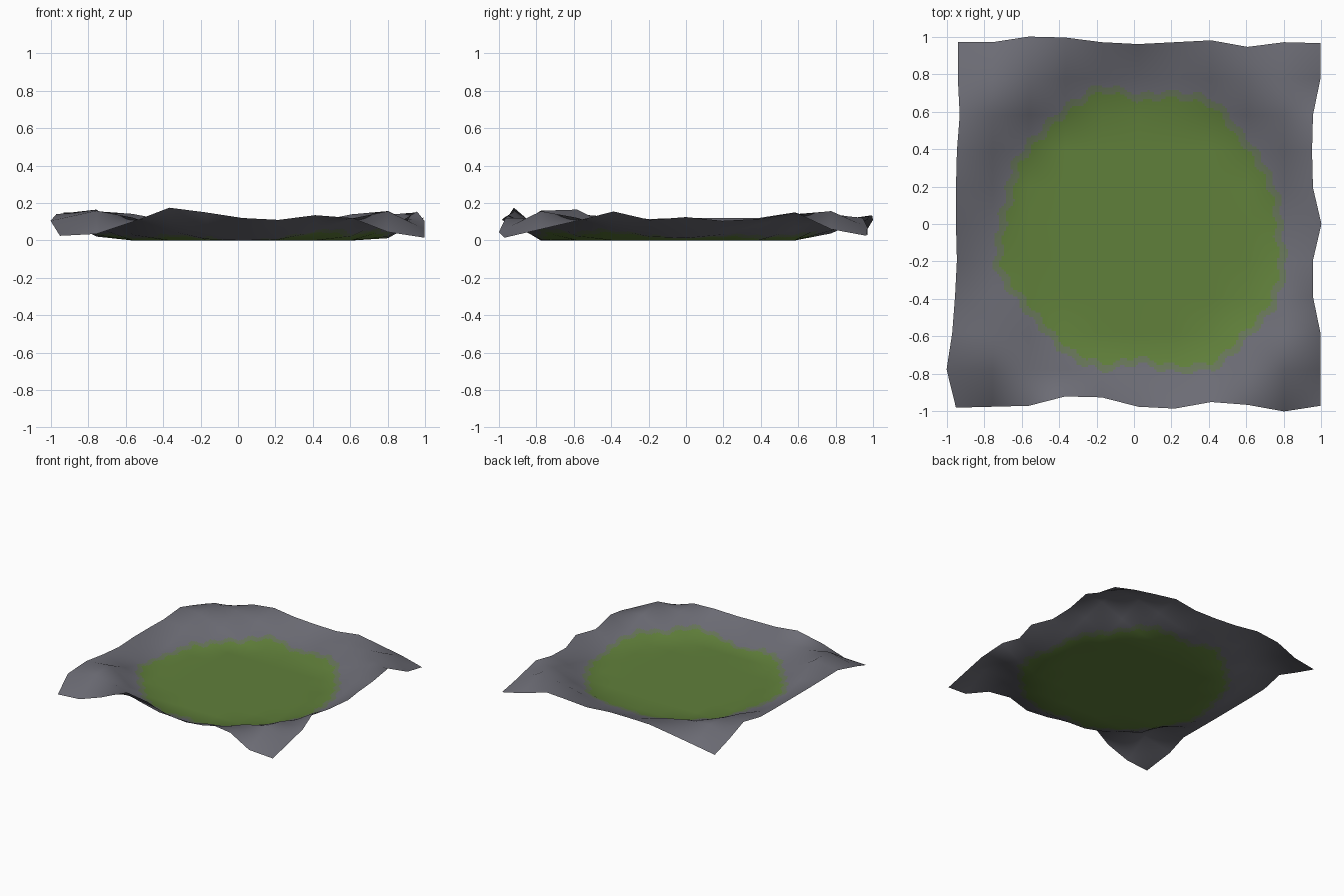
import bpy, math
from mathutils import Vector

if "Cube" in bpy.data.objects:
    bpy.data.objects.remove(bpy.data.objects["Cube"])

N, K = 10, 16                      # coarse terrain cells, fine cells per coarse cell
CX, CY = 0.03, -0.04               # centre of the grassy hollow

# border outline offsets and heights, read from left to right or front to back
FRONT_Y = [-.98, -.975, -.97, -.92, -.925, -.975, -.985, -.95, -.965, -1.0, -.97]
BACK_Y = [.97, .97, 1.0, .995, .97, .96, .97, .98, .945, .97, .965]
LEFT_X = [-.95, -1.0, -.97, -.955, -.945, -.95, -.95, -.945, -.93, -.94, -.94]
RIGHT_X = [.995, .995, .995, .955, .955, 1.0, .955, .95, .955, .995, .995]
FRONT_Z = [.025, .035, .10, .175, .15, .12, .11, .135, .12, .045, .015]
BACK_Z = [.03, .06, .11, .135, .125, .12, .11, .13, .12, .07, .025]
LEFT_Z = [.025, .105, .14, .125, .115, .12, .12, .12, .15, .09, .03]
RIGHT_Z = [.015, .06, .105, .155, .11, .125, .105, .115, .15, .06, .025]

# circular bank: height against distance from the hollow's centre
BANK = [(0, 0), (.75, 0), (.82, .04), (.90, .10), (.96, .13), (1.08, .16),
        (1.15, .155), (1.25, .07), (1.5, .02)]

# grass edge radius, every 15 degrees from +x
GRASS = [.72, .73, .72, .72, .77, .735, .69, .77, .74, .72, .73, .70,
         .72, .76, .71, .70, .73, .73, .66, .74, .80, .77, .79, .77]


def bank(r):
    for (r0, z0), (r1, z1) in zip(BANK, BANK[1:]):
        if r <= r1:
            return z0 + (z1 - z0) * (r - r0) / (r1 - r0)
    return BANK[-1][1]


def grass_radius(a):
    t = (math.degrees(a) % 360) / 15
    i, f = int(t) % 24, t - int(t)
    return GRASS[i] * (1 - f) + GRASS[(i + 1) % 24] * f + .012 * math.sin(34 * a)


def coarse_point(i, j):
    x, y = -.95 + .1945 * i, -.97 + .194 * j
    if i in (0, N):
        x = (LEFT_X if i == 0 else RIGHT_X)[j]
    if j in (0, N):
        y = (FRONT_Y if j == 0 else BACK_Y)[i]
    z = bank(math.hypot(x - CX, y - CY))
    if i in (0, N):
        z = (LEFT_Z if i == 0 else RIGHT_Z)[j]
    if j in (0, N):
        z = (FRONT_Z if j == 0 else BACK_Z)[i]
    if (i, j) == (1, 2):           # high shoulder at the front left
        z = .165
    return Vector((x, y, z))


P = [[coarse_point(i, j) for j in range(N + 1)] for i in range(N + 1)]


def coarse_normal(i, j):
    lo, hi = lambda k: max(k - 1, 0), lambda k: min(k + 1, N)
    return (P[hi(i)][j] - P[lo(i)][j]).cross(P[i][hi(j)] - P[i][lo(j)]).normalized()


NRM = [[coarse_normal(i, j) for j in range(N + 1)] for i in range(N + 1)]


def sample(T, a, b):
    """Linear blend inside the coarse cell holding fine grid point a, b."""
    i, j = min(a // K, N - 1), min(b // K, N - 1)
    u, v = a / K - i, b / K - j
    return (T[i][j].lerp(T[i + 1][j], u)).lerp(T[i][j + 1].lerp(T[i + 1][j + 1], u), v)


# fine terrain sheet that keeps the coarse low-poly shape
M = N * K
verts = [sample(P, a, b) for a in range(M + 1) for b in range(M + 1)]
normals = [sample(NRM, a, b).normalized() for a in range(M + 1) for b in range(M + 1)]
W = M + 1
faces = [(a * W + b, (a + 1) * W + b, (a + 1) * W + b + 1, a * W + b + 1)
         for a in range(M) for b in range(M)]
mesh = bpy.data.meshes.new("terrain")
mesh.from_pydata(verts, [], faces)
terrain = bpy.data.objects.new("terrain", mesh)
bpy.context.collection.objects.link(terrain)

for name, col in (("rock grey", (.150, .150, .177)), ("grass green", (.118, .215, .043)),
                  ("mossy edge", (.136, .180, .100))):
    m = bpy.data.materials.new(name)
    m.diffuse_color = (*col, 1)
    m.use_nodes = True
    m.node_tree.nodes["Principled BSDF"].inputs["Base Color"].default_value = m.diffuse_color
    mesh.materials.append(m)

# grass inside the ragged edge, a thin mossy band around it, rock beyond
for p in mesh.polygons:
    p.use_smooth = True
    dx, dy = p.center.x - CX, p.center.y - CY
    d = math.hypot(dx, dy) - grass_radius(math.atan2(dy, dx))
    p.material_index = 1 if d < 0 else 2 if d < .04 else 0

# smooth shading taken from the coarse shape
mesh.normals_split_custom_set_from_vertices(normals)
